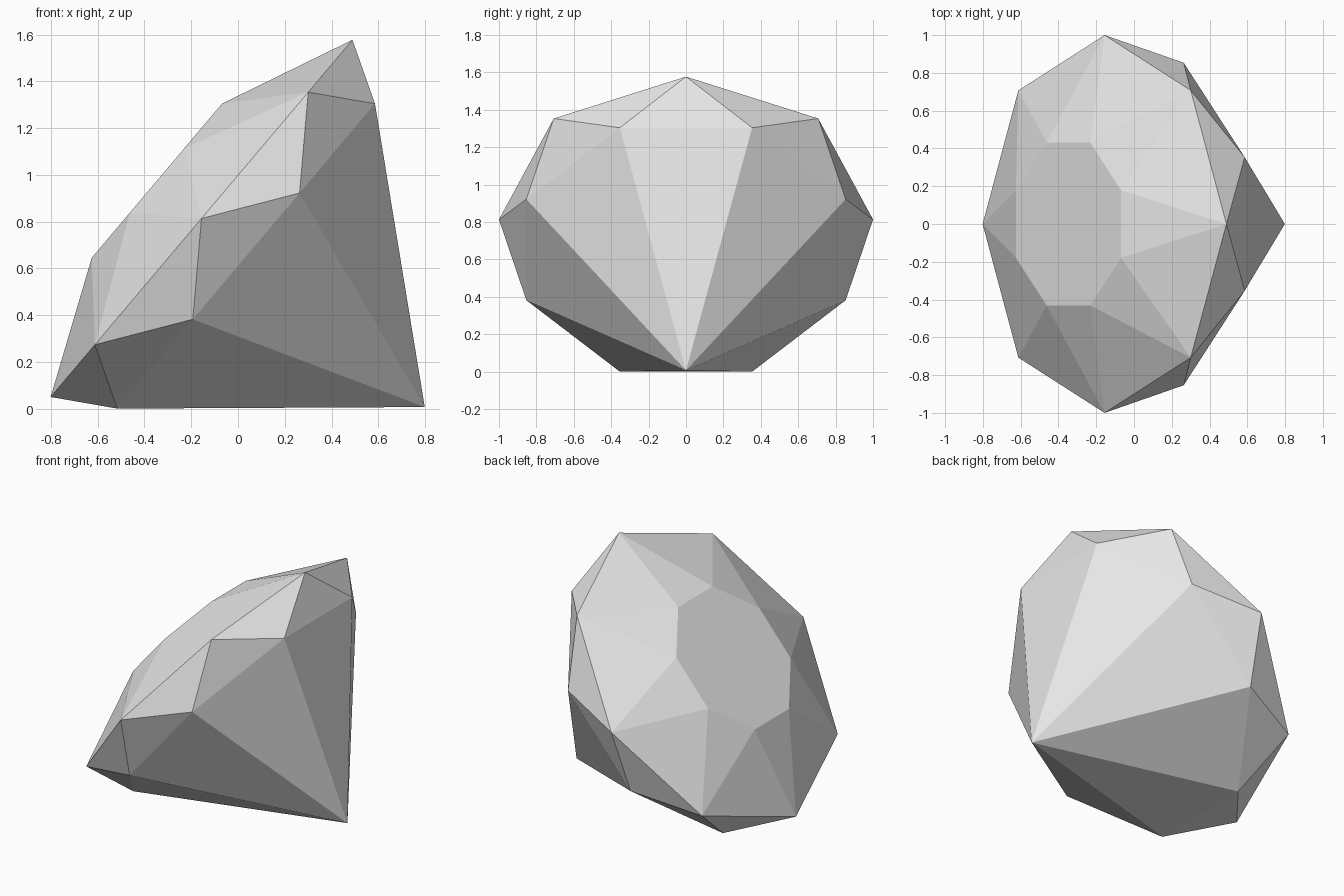
import bpy
import bmesh
from math import cos, sin, pi, radians
from mathutils import Matrix

cube = bpy.data.objects.get("Cube")
if cube:
    bpy.data.objects.remove(cube, do_unlink=True)

SIDES = 8
STEP = 2 * pi / SIDES

# Stone colour
stone = bpy.data.materials.new("grey_stone")
colour = (0.8, 0.8, 0.8, 1)
stone.use_nodes = True
stone.diffuse_color = colour
stone.node_tree.nodes["Principled BSDF"].inputs["Base Color"].default_value = colour

bm = bmesh.new()


def ring(radius, height, turn):
    return [bm.verts.new((radius * cos((i + turn) * STEP),
                          radius * sin((i + turn) * STEP), height))
            for i in range(SIDES)]


def facet_band(whole, half):
    """Alternating triangles between two rings half a step apart."""
    for i in range(SIDES):
        j = (i + 1) % SIDES
        bm.faces.new((whole[i], whole[j], half[i]))
        bm.faces.new((half[i], whole[j], half[j]))


# Table, girdle and pavilion rings along the cut axis, ending in the point
table = ring(0.467, 0.25, 0.5)
girdle = ring(1.0, 0.0, 0)
pavilion = ring(0.924, -0.25, 0.5)
culet = bm.verts.new((0, 0, -1.25))

bm.faces.new(table)
facet_band(girdle, table)
facet_band(girdle, pavilion)
for i in range(SIDES):
    bm.faces.new((pavilion[i], pavilion[(i + 1) % SIDES], culet))
bmesh.ops.recalc_face_normals(bm, faces=bm.faces)

# Lay the stone down on its pavilion
tilt = Matrix.Rotation(radians(-49.8), 4, 'Y')
bm.transform(Matrix.Translation((-0.156, 0, 0)) @ tilt)
lowest = min(v.co.z for v in bm.verts)
bm.transform(Matrix.Translation((0, 0, -lowest)))

mesh = bpy.data.meshes.new("cut_gemstone")
bm.to_mesh(mesh)
bm.free()
mesh.materials.append(stone)
gem = bpy.data.objects.new("cut_gemstone", mesh)
bpy.context.collection.objects.link(gem)
